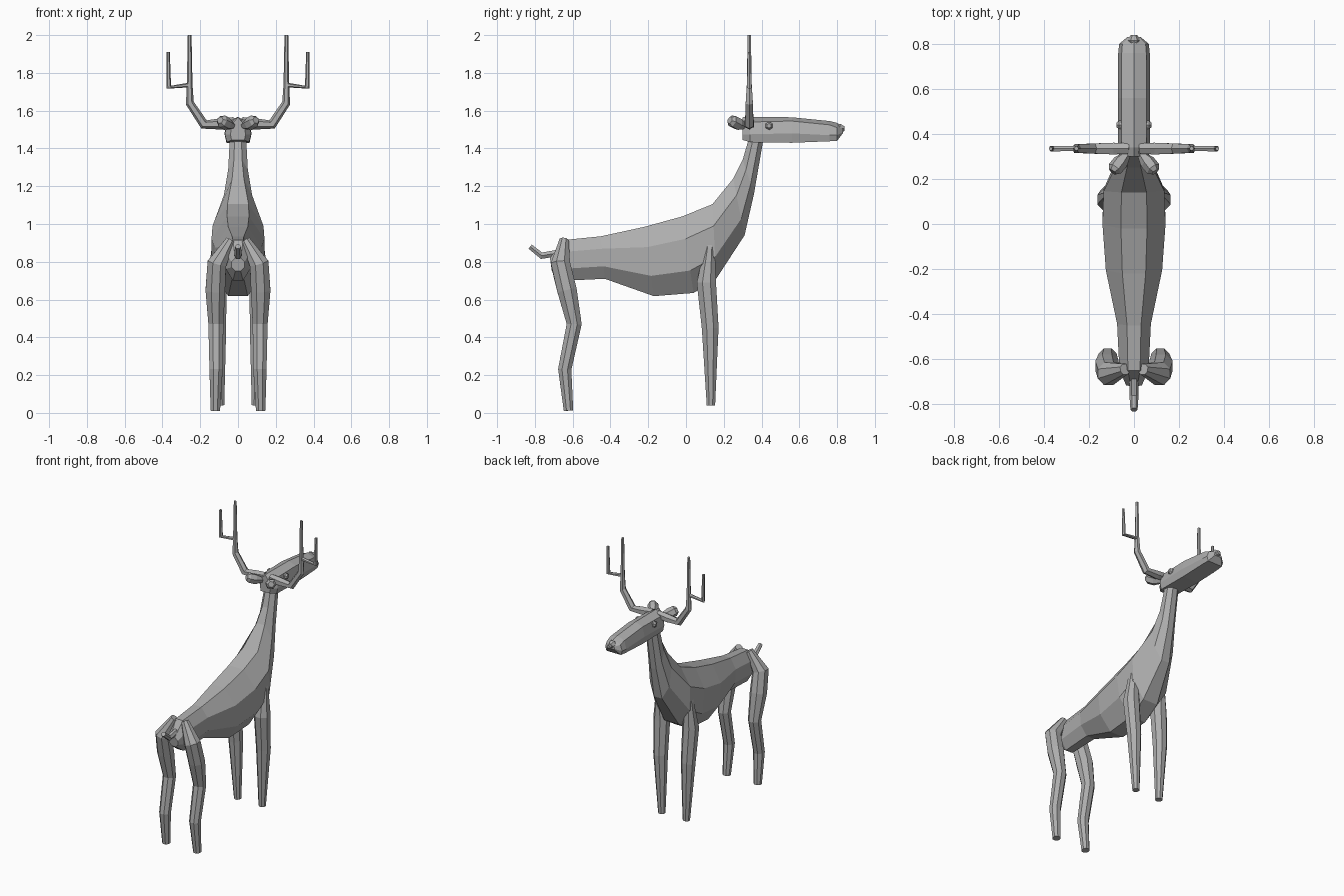
import bpy, bmesh
from math import pi, cos, sin
from mathutils import Vector

if "Cube" in bpy.data.objects:
    bpy.data.objects.remove(bpy.data.objects["Cube"])

grey = bpy.data.materials.new("plain grey")
grey.use_nodes = True
GREY = (0.42, 0.42, 0.42, 1)
grey.diffuse_color = GREY
grey.node_tree.nodes["Principled BSDF"].inputs["Base Color"].default_value = GREY


def loft(name, rings):
    """Skin equal-sized rings of points and cap both ends."""
    bm = bmesh.new()
    loops = [[bm.verts.new(p) for p in ring] for ring in rings]
    n = len(loops[0])
    for a, b in zip(loops, loops[1:]):
        for i in range(n):
            j = (i + 1) % n
            bm.faces.new((a[i], a[j], b[j], b[i]))
    bm.faces.new(loops[0])
    bm.faces.new(loops[-1])
    bmesh.ops.recalc_face_normals(bm, faces=bm.faces)
    mesh = bpy.data.meshes.new(name)
    bm.to_mesh(mesh)
    bm.free()
    mesh.materials.append(grey)
    obj = bpy.data.objects.new(name, mesh)
    bpy.context.collection.objects.link(obj)
    return obj


def tube(name, path, sides=8, side=1):
    """Faceted tapering limb through (x, y, z, radius) points."""
    pts = [Vector((side * x, y, z)) for x, y, z, r in path]
    rings = []
    for i, p in enumerate(pts):
        t = (pts[min(i + 1, len(pts) - 1)] - pts[max(i - 1, 0)]).normalized()
        ref = Vector((0, 1, 0))
        if abs(t.y) > 0.8:
            ref = Vector((0, 0, 1))
        u = (ref - t * ref.dot(t)).normalized()
        v = t.cross(u)
        r = path[i][3]
        rings.append([p + r * (u * cos(a) + v * sin(a))
                      for a in (2 * pi * (k + 0.5) / sides for k in range(sides))])
    return loft(name, rings)


# Body and neck: top y, z, bottom y, z, half width
sections = [
    (-.72, .82, -.71, .75, .035),
    (-.65, .915, -.64, .70, .065),
    (-.45, .935, -.43, .71, .075),
    (-.22, .985, -.17, .618, .125),
    (-.02, 1.04, .04, .635, .14),
    (.14, 1.105, .16, .71, .135),
    (.25, 1.24, .31, .94, .075),
    (.30, 1.34, .36, 1.16, .052),
    (.335, 1.46, .41, 1.45, .043),
]
rings = []
for ty, tz, by, bz, w in sections:
    top, low = Vector((0, ty, tz)), Vector((0, by, bz))
    mid, up = (top + low) / 2, (top - low) / 2
    k = 1 / cos(pi / 8)
    rings.append([mid + k * (up * cos(a) + Vector((w, 0, 0)) * sin(a))
                  for a in (pi / 8 + i * pi / 4 for i in range(8))])
loft("body", rings)

# Head: y, bottom z, middle z, shoulder z, ridge z, half width
head = [
    (.30, 1.445, 1.475, 1.53, 1.565, .04),
    (.34, 1.433, 1.475, 1.54, 1.567, .07),
    (.56, 1.43, 1.48, 1.545, 1.565, .072),
    (.76, 1.438, 1.47, 1.525, 1.545, .07),
    (.80, 1.44, 1.47, 1.51, 1.535, .066),
    (.83, 1.48, 1.485, 1.50, 1.515, .03),
]
loft("head", [[Vector(p) for p in (
    (-.85 * w, y, b), (.85 * w, y, b), (w, y, m), (.78 * w, y, s),
    (0, y, t), (-.78 * w, y, s), (-w, y, m))] for y, b, m, s, t, w in head])
tube("nose", [(0, .79, 1.505, .018), (0, .815, 1.505, .03), (0, .84, 1.505, .014)], 6)

# Tail
tube("tail", [(0, -.66, .85, .02), (0, -.765, .832, .02), (0, -.825, .88, .016)], 6)

# Paired parts
for s, tag in ((1, "left"), (-1, "right")):
    tube("front_leg_" + tag, [
        (.095, .13, 1.01, .015), (.112, .125, .87, .03), (.112, .108, .69, .055),
        (.107, .128, .45, .048), (.095, .132, .04, .024)], 8, s)
    tube("hind_leg_" + tag, [
        (.04, -.645, .915, .026), (.112, -.665, .79, .055), (.12, -.63, .65, .056),
        (.117, -.592, .47, .043), (.116, -.642, .23, .038), (.12, -.622, .012, .027)], 8, s)
    tube("antler_beam_" + tag, [
        (.02, .335, 1.54, .026), (.09, .335, 1.53, .03), (.18, .335, 1.527, .026),
        (.255, .335, 1.64, .022), (.256, .335, 1.74, .015), (.256, .335, 2, .01)], 6, s)
    tube("antler_tine_" + tag, [
        (.25, .335, 1.737, .013), (.366, .335, 1.724, .014), (.37, .335, 1.91, .009)], 6, s)
    tube("ear_" + tag, [
        (.03, .31, 1.52, .018), (.06, .275, 1.53, .035),
        (.085, .245, 1.545, .034), (.095, .232, 1.55, .02)], 6, s)
    tube("eye_" + tag, [
        (.045, .44, 1.52, .022), (.066, .44, 1.52, .022), (.078, .44, 1.52, .012)], 6, s)
